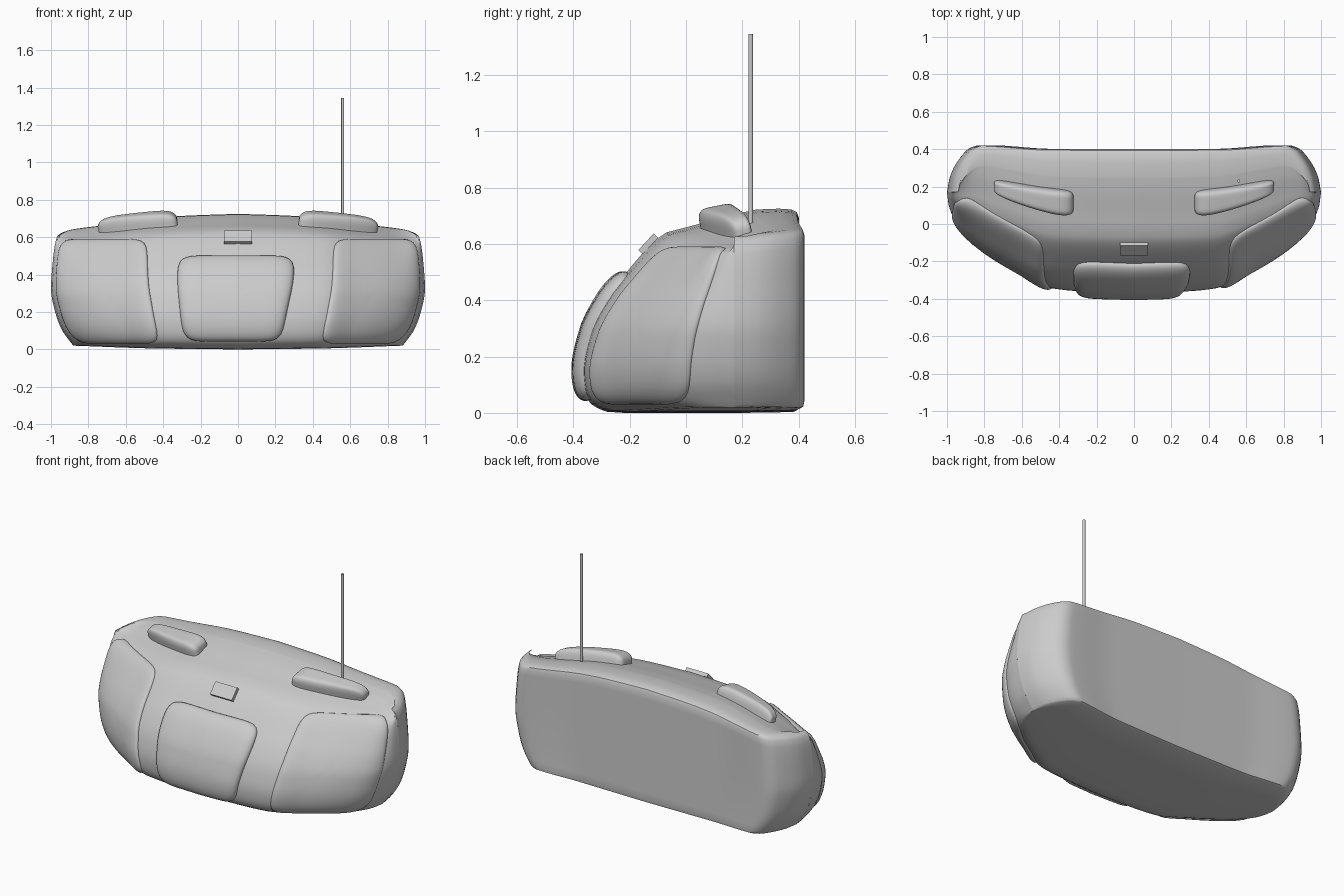
import bpy, bmesh, math
from mathutils import Vector

if "Cube" in bpy.data.objects:
    bpy.data.objects.remove(bpy.data.objects["Cube"])


def curve(pts):
    """Smooth monotone interpolation through (x, y) points."""
    xs, ys = zip(*pts)
    d = [(ys[i + 1] - ys[i]) / (xs[i + 1] - xs[i]) for i in range(len(xs) - 1)]
    m = [d[0]]
    for a, b in zip(d, d[1:]):
        m.append(2 * a * b / (a + b) if a * b > 0 else 0.0)
    m.append(d[-1])

    def f(x):
        x = min(max(x, xs[0]), xs[-1])
        i = 0
        while i < len(d) - 1 and x > xs[i + 1]:
            i += 1
        h = xs[i + 1] - xs[i]
        s = (x - xs[i]) / h
        return ((2*s**3 - 3*s*s + 1) * ys[i] + (s**3 - 2*s*s + s) * h * m[i]
                + (3*s*s - 2*s**3) * ys[i + 1] + (s**3 - s*s) * h * m[i + 1])
    return f


# Plan outline (front, back), top and bottom lines, width by height
front = curve([(0, -.37), (.3, -.36), (.46, -.343), (.64, -.25), (.8, -.155),
               (.9, -.075), (.96, .005), (.99, .085), (1, .17)])
back = curve([(0, .40), (.5, .402), (.83, .42), (.88, .405), (.94, .34), (.985, .25), (1, .17)])
top = curve([(0, .725), (.33, .713), (.75, .665), (.95, .64), (1, .625)])
bottom = curve([(0, 0), (.5, .005), (1, .02)])
width = curve([(0, .88), (.03, .895), (.15, .945), (.3, .978), (.5, 1), (.75, .99),
               (.9, .978), (.97, .965), (1, .94)])
# Centre section: y of the front surface by height
face = curve([(.004, -.28), (.015, -.31), (.04, -.345), (.09, -.365), (.15, -.37), (.28, -.345),
              (.41, -.28), (.5, -.21), (.56, -.16), (.62, -.10), (.645, -.06), (.67, .05),
              (.70, .15), (.722, .25)])


def body_point(t, y, q):
    """Place centre-section point (y, q = relative height) at width parameter t."""
    a = abs(t)
    p = (.4 - y) / .77
    z = bottom(a) + (top(a) - bottom(a)) * q
    return Vector((t * width(q), back(a) + (front(a) - back(a)) * p, z))


def face_point(t, z):
    a = abs(t)
    q = (z - bottom(a)) / (top(a) - bottom(a))
    return body_point(t, face(q * .725), q)


def finish(name, bm, angle=40):
    bmesh.ops.remove_doubles(bm, verts=bm.verts, dist=1e-5)
    bmesh.ops.recalc_face_normals(bm, faces=bm.faces)
    me = bpy.data.meshes.new(name)
    bm.to_mesh(me)
    bm.free()
    ob = bpy.data.objects.new(name, me)
    bpy.context.collection.objects.link(ob)
    bpy.ops.object.select_all(action='DESELECT')
    ob.select_set(True)
    bpy.context.view_layer.objects.active = ob
    bpy.ops.object.shade_smooth_by_angle(angle=math.radians(angle))
    return ob


def skin(bm, rings):
    """Join closed rings of points with quads; return the vertex rings."""
    rows = [[bm.verts.new(p) for p in r] for r in rings]
    n = len(rows[0])
    for a, b in zip(rows, rows[1:]):
        for i in range(n):
            bm.faces.new((a[i], a[(i + 1) % n], b[(i + 1) % n], b[i]))
    return rows


# Body
section = []
for i in range(33):
    z = .004 + .718 * (1 - math.cos(math.pi * i / 32)) / 2
    section.append((face(z), z))
section += [(.33, .725), (.375, .722), (.393, .713), (.40, .695)]
section += [(.40, .695 - .665 * i / 16) for i in range(1, 17)]
section += [(.395, .01), (.38, .003), (.2, 0), (-.05, 0), (-.22, 0)]
bm = bmesh.new()
skin(bm, [[body_point(math.sin(math.pi / 2 * k / 36), y, z / .725) for y, z in section]
          for k in range(-36, 37)])
finish("radio_body", bm)


def pad(name, surf, height, depth, square=7, crown=9):
    """Rounded cushion on surf(u, v), u and v in -1..1."""
    def raised(u, v, h):
        e = 1e-3
        c = surf(u, v)
        n = (surf(u + e, v) - surf(u - e, v)).cross(surf(u, v + e) - surf(u, v - e)).normalized()
        if n.dot(c - Vector((c.x * .7, .15, .3))) < 0:
            n = -n
        return c + n * h

    radii = [.15, .3, .45, .6, .7, .78, .85, .9, .94, .97, .99, 1]
    levels = [(r, height * math.sqrt(max(0, 1 - r**crown))) for r in radii] + [(1, -depth)]
    rings = []
    for r, h in levels:
        ring = []
        for i in range(96):
            a = 2 * math.pi * i / 96
            c, s = math.cos(a), math.sin(a)
            k = r / (abs(c)**square + abs(s)**square)**(1 / square)
            ring.append(raised(c * k, s * k, h))
        rings.append(ring)
    bm = bmesh.new()
    rows = skin(bm, rings)
    mid = bm.verts.new(raised(0, 0, height))
    for i in range(96):
        bm.faces.new((mid, rows[0][i], rows[0][(i + 1) % 96]))
    bm.faces.new(rows[-1])
    return finish(name, bm, 50)


def mix(a, b, s):
    return a + (b - a) * s


def ease(v):
    s = min(max((v + 1) / 2, 0), 1)
    return s * s * (3 - 2 * s)


for side, label, shift in ((-1, "left", 0), (1, "right", .025)):
    # Speaker covers wrapped around the front corners
    def speaker(u, v):
        inner = mix(.458, .49, ease(v)) + shift
        outer = mix(.965, .975, ease(v))
        return face_point(side * mix(inner, outer, (u + 1) / 2), mix(.032, .588, (v + 1) / 2))
    pad("speaker_cover_" + label, speaker, .018, .02, 9, 14)

    # Curved bar buttons on the top
    def bar(u, v):
        s = (u + 1) / 2
        bend = max(s, 0)**1.5
        y = mix(mix(.04, .165, bend), mix(.18, .24, bend), (v + 1) / 2)
        x = mix(.325, .748, s)
        z = .694 - .11 * (x - .35) + .2 * (y - .12) - .02 * bend**2
        return Vector((side * x, y, z))
    pad("top_button_" + label, bar, .05, .05, 6, 6)


# Centre door, slightly asymmetric
def door(u, v):
    left, right = mix(-.315, -.325, ease(v)), mix(.255, .305, ease(v))
    return face_point(mix(left, right, (u + 1) / 2), mix(.045, .498, (v + 1) / 2))


pad("centre_door", door, .038, .02, 8, 8)

# Badge plate
bpy.ops.mesh.primitive_cube_add(size=1, location=(0, -.134, .6), rotation=(math.radians(47), 0, 0))
plate = bpy.context.object
plate.name = "badge_plate"
plate.scale = (.15, .08, .022)

# Antenna
bpy.ops.mesh.primitive_cylinder_add(vertices=16, radius=.008, depth=.685, location=(.56, .23, 1.0025))
bpy.context.object.name = "antenna"
bpy.ops.object.shade_smooth_by_angle(angle=math.radians(40))
